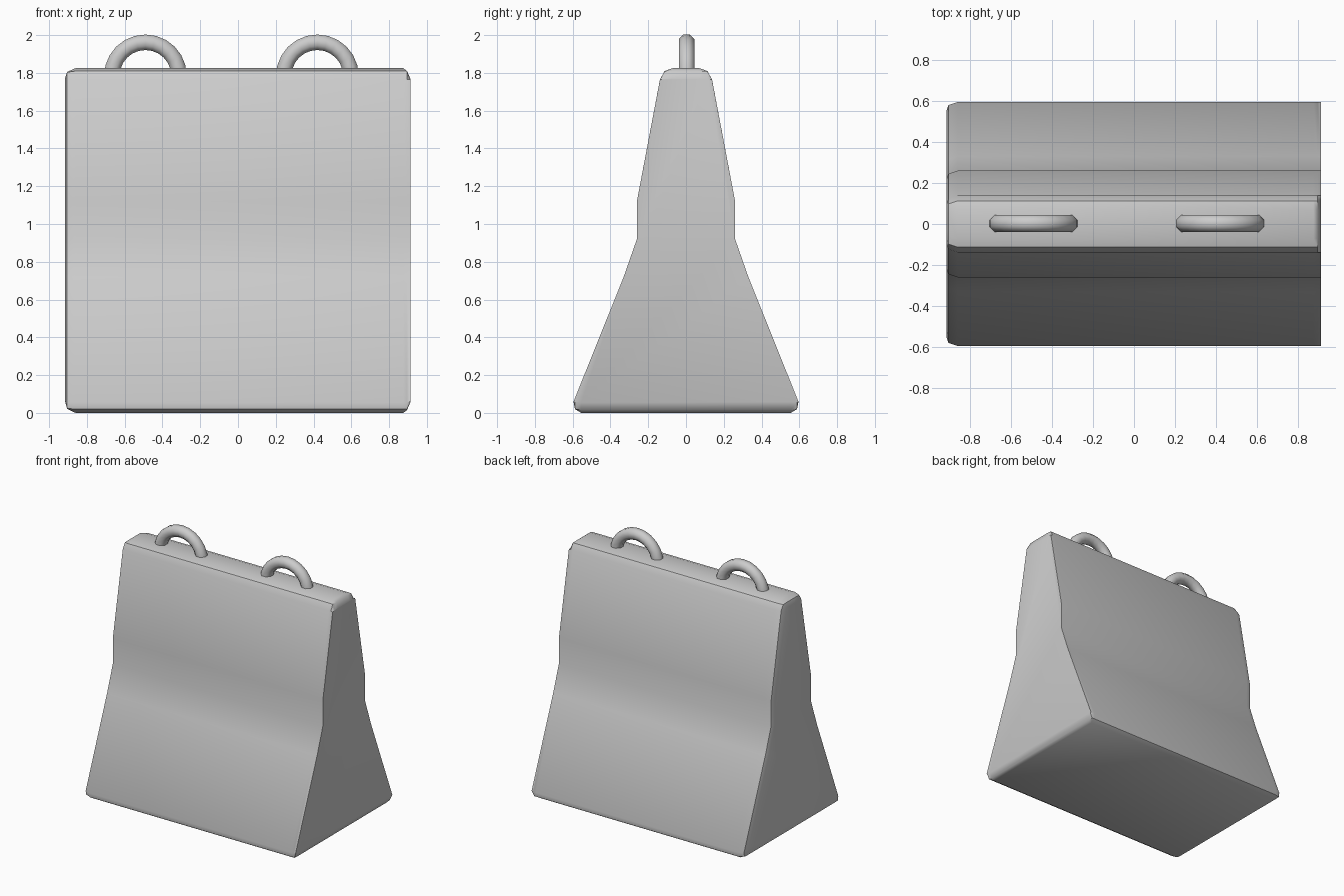
import bpy, bmesh, math

if "Cube" in bpy.data.objects:
    bpy.data.objects.remove(bpy.data.objects["Cube"])

# Half of the barrier cross-section: (half width, height)
HALF = [(0.555, 0.0), (0.588, 0.02), (0.595, 0.055), (0.33, 0.72), (0.26, 0.92),
        (0.26, 1.12), (0.138, 1.765), (0.113, 1.81), (0.07, 1.825)]


def finish(name, bm, angle):
    bmesh.ops.recalc_face_normals(bm, faces=bm.faces)
    me = bpy.data.meshes.new(name)
    bm.to_mesh(me)
    bm.free()
    ob = bpy.data.objects.new(name, me)
    bpy.context.collection.objects.link(ob)
    bpy.ops.object.select_all(action='DESELECT')
    ob.select_set(True)
    bpy.context.view_layer.objects.active = ob
    bpy.ops.object.shade_smooth_by_angle(angle=math.radians(angle))
    return ob


def loft(bm, rings, closed_caps=True):
    loops = [[bm.verts.new(p) for p in r] for r in rings]
    n = len(loops[0])
    for a, b in zip(loops, loops[1:]):
        for i in range(n):
            j = (i + 1) % n
            bm.faces.new((a[i], a[j], b[j], b[i]))
    bm.faces.new(loops[0])
    bm.faces.new(loops[-1])


def section(x, inset_y, z_low, z_high):
    pts = [(w - inset_y, min(max(z, z_low + z * 0.1), z_high + (z - 1.825) * 0.1))
           for w, z in HALF]
    return [(x, w, z) for w, z in pts] + [(x, -w, z) for w, z in reversed(pts)]


# Concrete body: bevelled all round on the left, only top and bottom on the right
bm = bmesh.new()
loft(bm, [section(-0.915, 0.045, 0.06, 1.775),
          section(-0.905, 0.015, 0.022, 1.805),
          section(-0.86, 0.0, 0.0, 1.825),
          section(0.875, 0.0, 0.0, 1.825),
          section(0.895, 0.0, 0.015, 1.81),
          section(0.912, 0.0, 0.055, 1.77)])
finish("barrier_body", bm, 35)


# Lifting loops: half rings with an eight-sided section sunk into the top
def lifting_loop(name, cx, cy=0.003, cz=1.784, major=0.178, minor=0.041):
    bm = bmesh.new()
    rings = []
    for i in range(13):
        a = math.pi * i / 12
        ring = []
        for k in range(8):
            b = math.tau * (k + 0.5) / 8
            r = major + minor * math.cos(b) / math.cos(math.pi / 8)
            ring.append((cx + r * math.cos(a),
                         cy + minor * math.sin(b) / math.cos(math.pi / 8),
                         cz + r * math.sin(a)))
        rings.append(ring)
    loft(bm, rings)
    finish(name, bm, 50)


lifting_loop("left_lifting_loop", -0.49)
lifting_loop("right_lifting_loop", 0.42)
